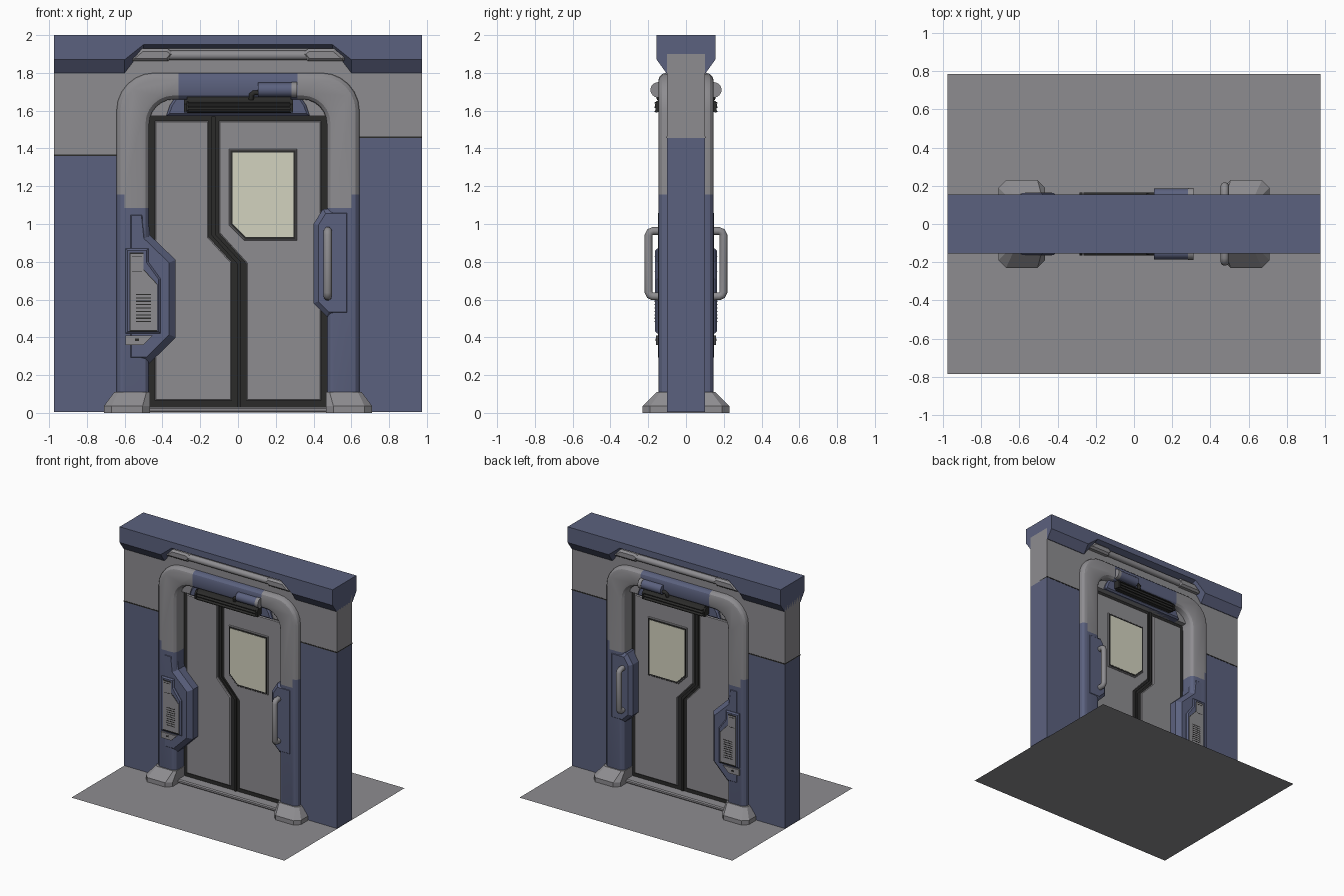
import bpy, bmesh
from math import radians, sin, cos
from mathutils import Vector

cube = bpy.data.objects.get("Cube")
if cube:
    bpy.data.objects.remove(cube, do_unlink=True)


def material(name, rgb):
    m = bpy.data.materials.new(name)
    m.use_nodes = True
    m.diffuse_color = (*rgb, 1)
    m.node_tree.nodes["Principled BSDF"].inputs["Base Color"].default_value = (*rgb, 1)
    return m


GREY = material("warm_grey", (0.27, 0.265, 0.28))
BLUE = material("slate_blue", (0.105, 0.12, 0.21))
DARK = material("rubber_black", (0.024, 0.024, 0.023))
PANE = material("cream_glass", (0.65, 0.645, 0.52))


def finish(name, bm, *mats):
    bmesh.ops.recalc_face_normals(bm, faces=bm.faces)
    mesh = bpy.data.meshes.new(name)
    bm.to_mesh(mesh)
    bm.free()
    for m in mats:
        mesh.materials.append(m)
    ob = bpy.data.objects.new(name, mesh)
    bpy.context.collection.objects.link(ob)
    return ob


def smooth(ob, angle=20):
    bpy.ops.object.select_all(action='DESELECT')
    ob.select_set(True)
    bpy.context.view_layer.objects.active = ob
    bpy.ops.object.shade_smooth_by_angle(angle=radians(angle))


def loft(rings):
    """Skin a list of equal-length point rings and cap both ends."""
    bm = bmesh.new()
    rows = [[bm.verts.new(p) for p in ring] for ring in rings]
    n = len(rows[0])
    for a, b in zip(rows, rows[1:]):
        for i in range(n):
            j = (i + 1) % n
            bm.faces.new((a[i], a[j], b[j], b[i]))
    ends = [bm.faces.new(rows[0]), bm.faces.new(rows[-1])]
    bmesh.ops.recalc_face_normals(bm, faces=bm.faces)
    return bm, [e for f in ends for e in f.edges]


def prism_mesh(pts, depth, bevel=0, segments=1):
    """Outline in x, z pushed through the wall, with both faces bevelled."""
    bm, rims = loft([[(x, y, z) for x, z in pts] for y in (-depth, depth)])
    if bevel:
        bmesh.ops.bevel(bm, geom=rims, offset=bevel, segments=segments, profile=0.5,
                        affect='EDGES', clamp_overlap=False)
    return bm


def prism(name, pts, depth, mat, bevel=0):
    return finish(name, prism_mesh(pts, depth, bevel), mat)


def rect(x0, x1, z0, z1):
    return [(x0, z0), (x1, z0), (x1, z1), (x0, z1)]


def along_x(name, profile, x0, x1, mat):
    return finish(name, loft([[(x, y, z) for y, z in profile] for x in (x0, x1)])[0], mat)


def cylinder(name, x0, x1, y, z, r, mat):
    bpy.ops.mesh.primitive_cylinder_add(vertices=24, radius=r, depth=x1 - x0,
                                        location=((x0 + x1) / 2, y, z), rotation=(0, radians(90), 0))
    ob = bpy.context.object
    ob.name = name
    ob.data.materials.append(mat)
    smooth(ob, 35)


def tube(name, pts, r, mat):
    curve = bpy.data.curves.new(name, 'CURVE')
    curve.dimensions = '3D'
    curve.bevel_depth, curve.bevel_resolution, curve.use_fill_caps = r, 3, True
    s = curve.splines.new('POLY')
    s.points.add(len(pts) - 1)
    for p, co in zip(s.points, pts):
        p.co = (*co, 1)
    s.use_smooth = True
    curve.materials.append(mat)
    bpy.context.collection.objects.link(bpy.data.objects.new(name, curve))


# Ground sheet
bm = bmesh.new()
bm.faces.new([bm.verts.new(p) for p in
              ((-0.975, -0.785, 0), (0.975, -0.785, 0), (0.975, 0.785, 0), (-0.975, 0.785, 0))])
ground = finish("floor_sheet", bm, GREY)

# Wall, with a different paint height on each side
for side, s, paint in (("left", 1, 1.455), ("right", -1, 1.36)):
    a, b = sorted((s * 0.55, s * 0.975))
    prism(side + "_wall_lower", rect(a, b, 0.004, paint), 0.1, BLUE)
    prism(side + "_wall_upper", rect(a, b, paint, 1.9), 0.1, GREY)
    prism(side + "_paint_line", rect(a, b, paint, paint + 0.009), 0.102, DARK)
prism("wall_over_door", rect(-0.56, 0.56, 1.67, 1.96), 0.1, GREY)

# Top beam, thinner in the middle
rings = []
for x, face, base in ((-0.975, 1.87, 1.8), (-0.6, 1.87, 1.8), (-0.5, 1.95, 1.93),
                      (0.5, 1.95, 1.93), (0.6, 1.87, 1.8), (0.975, 1.87, 1.8)):
    rings.append([(x, -0.105, base), (x, -0.155, face), (x, -0.155, 2),
                  (x, 0.155, 2), (x, 0.155, face), (x, 0.105, base)])
finish("top_beam", loft(rings)[0], BLUE)

# Conduit in the beam recess
for s in (-1, 1):
    cylinder("conduit", -0.5, 0.5, s * 0.112, 1.893, 0.025, GREY)
    pts = [(-0.565, 1.88), (-0.51, 1.928), (-0.37, 1.928), (-0.34, 1.9), (-0.37, 1.862), (-0.56, 1.862)]
    prism("conduit_clamp", [(s * x, z) for x, z in pts], 0.142, GREY, 0.015)


# Door arch, painted by height and around the middle of the lintel
def corner(cx, cz, r):
    return [(cx + r * cos(radians(t)), cz + r * sin(radians(t))) for t in range(0, 91, 15)]


def half_arch(foot, cx, cz, r):
    right = [(foot, 0.03)] + corner(cx, cz, r)
    return right + [(-x, z) for x, z in reversed(right)]


outline = half_arch(0.643, 0.443, 1.6, 0.2) + half_arch(0.47, 0.34, 1.53, 0.13)[::-1]
bm = prism_mesh(outline, 0.146, 0.04, 3)
cuts = [(Vector((0, 0, z)), Vector((0, 0, 1))) for z in (1.085, 1.155)]
cuts += [(Vector((x, 0, 0)), Vector((1, 0, 0))) for x in (-0.6, -0.315, 0.315, 0.6)]
for co, no in cuts:
    bmesh.ops.bisect_plane(bm, geom=bm.verts[:] + bm.edges[:] + bm.faces[:], plane_co=co, plane_no=no)
for f in bm.faces:
    c = f.calc_center_median()
    f.material_index = int(c.z < 1.085 or (c.z < 1.155 and abs(c.x) > 0.6) or abs(c.x) < 0.315)
smooth(finish("door_arch", bm, GREY, BLUE))

# Header plates under the arch
prism("header_backing", rect(-0.48, 0.48, 1.572, 1.7), 0.08, GREY)
prism("header_plate", [(-0.38, 1.572), (0.38, 1.572), (0.36, 1.63), (0.32, 1.69), (-0.32, 1.69), (-0.36, 1.63)],
      0.105, BLUE, 0.012)

# Side bulges on the posts
prism("right_bulge", [(-0.6, 1.08), (-0.48, 1.08), (-0.465, 0.94), (-0.33, 0.81), (-0.33, 0.4),
                      (-0.47, 0.26), (-0.6, 0.26)], 0.149, BLUE, 0.035)
prism("left_bulge", [(0.6, 1.08), (0.45, 1.08), (0.4, 1.0), (0.4, 0.58), (0.47, 0.51), (0.6, 0.51)],
      0.149, BLUE, 0.025)

# Feet and threshold
for side, s in (("left", 1), ("right", -1)):
    rings = []
    for x1, y, z, c in ((0.71, 0.23, 0, 0.04), (0.71, 0.23, 0.036, 0.04), (0.655, 0.155, 0.11, 0.02)):
        x0 = 0.465
        ring = [(x0, c - y), (x0 + c, -y), (x1 - c, -y), (x1, c - y),
                (x1, y - c), (x1 - c, y), (x0 + c, y), (x0, y - c)]
        rings.append([(s * px, py, z) for px, py in ring])
    finish(side + "_foot", loft(rings)[0], GREY)
prism("threshold", rect(-0.48, 0.48, 0.002, 0.032), 0.12, GREY, 0.008)

# Door leaves over a dark seal
prism("door_seal", rect(-0.475, 0.475, 0.03, 1.575), 0.036, DARK)
prism("right_door_leaf", [(-0.44, 0.065), (-0.035, 0.065), (-0.035, 0.8), (-0.155, 0.93),
                          (-0.155, 1.545), (-0.44, 1.545)], 0.05, GREY, 0.006)
prism("left_door_leaf", [(0.045, 0.065), (0.44, 0.065), (0.44, 1.545), (-0.1, 1.545),
                         (-0.1, 0.95), (0.045, 0.79)], 0.05, GREY, 0.006)
prism("door_seam", [(-0.005, 0.03), (0.015, 0.03), (0.015, 0.8), (-0.12, 0.945), (-0.12, 1.57),
                    (-0.14, 1.57), (-0.14, 0.94), (-0.005, 0.79)], 0.045, DARK)


# Window
def window(name, g, depth, mat, bevel=0):
    prism(name, [(-0.03 - g, 1.38 + g), (0.295 + g, 1.38 + g), (0.295 + g, 0.93 - g),
                 (0.04 - g / 2, 0.93 - g), (-0.03 - g, 1.0 - g / 2)], depth, mat, bevel)


window("window_frame", 0.017, 0.058, GREY, 0.005)
window("window_gasket", 0.009, 0.06, DARK)
window("window_pane", -0.002, 0.062, PANE)

# Control panel
prism("control_housing", [(-0.595, 0.87), (-0.475, 0.87), (-0.475, 0.8), (-0.41, 0.71),
                          (-0.41, 0.42), (-0.595, 0.42)], 0.163, BLUE, 0.01)
plate = [(-0.57, 0.84), (-0.5, 0.84), (-0.5, 0.755), (-0.43, 0.68), (-0.43, 0.44), (-0.57, 0.44)]
mid = Vector((-0.5, 0.64))
prism("control_gasket", [mid + (Vector(p) - mid) * 1.05 for p in plate], 0.1635, DARK)
prism("control_plate", plate, 0.165, GREY)
prism("control_label", [(-0.595, 0.41), (-0.595, 0.36), (-0.5, 0.36), (-0.45, 0.41)], 0.16, GREY)
prism("label_mark", rect(-0.545, -0.525, 0.38, 0.393), 0.161, DARK)
for i in range(9):
    z = 0.48 + i * 0.018
    prism("speaker_slot", rect(-0.54, -0.46, z, z + 0.006), 0.166, DARK)
for z in (0.745, 0.825):
    prism("key_groove", rect(-0.56, -0.508, z, z + 0.004), 0.166, DARK)

# Fittings repeated on both faces: handle, vent and lamp
for s in (-1, 1):
    path = [(0.13, 0.617), (0.175, 0.617), (0.191, 0.624), (0.198, 0.64),
            (0.198, 0.94), (0.191, 0.956), (0.175, 0.963), (0.13, 0.963)]
    tube("handle", [(0.475, s * y, z) for y, z in path], 0.022, GREY)
    vent = [(0.1, 1.672), (0.135, 1.672), (0.15, 1.65), (0.15, 1.6), (0.14, 1.588), (0.1, 1.588)]
    along_x("vent_body", [(s * y, z) for y, z in vent], -0.27, 0.28, DARK)
    for z in (1.592, 1.615, 1.638):
        slat = [(0.14, z + 0.02), (0.166, z + 0.006), (0.166, z), (0.14, z + 0.014)]
        along_x("vent_slat", [(s * y, q) for y, q in slat], -0.265, 0.275, DARK)
    for x in (-0.285, 0.275):
        end = [(0.1, 1.6), (0.16, 1.59), (0.165, 1.635), (0.145, 1.66), (0.1, 1.66)]
        along_x("vent_bracket", [(s * y, z) for y, z in end], x, x + 0.015, DARK)
    cylinder("lamp_body", 0.105, 0.285, s * 0.147, 1.71, 0.038, BLUE)
    cylinder("lamp_ring", 0.283, 0.312, s * 0.147, 1.71, 0.041, GREY)
    tube("lamp_cable", [(0.11, s * 0.15, 1.695), (0.085, s * 0.15, 1.695), (0.072, s * 0.148, 1.685),
                        (0.07, s * 0.14, 1.66)], 0.014, DARK)
